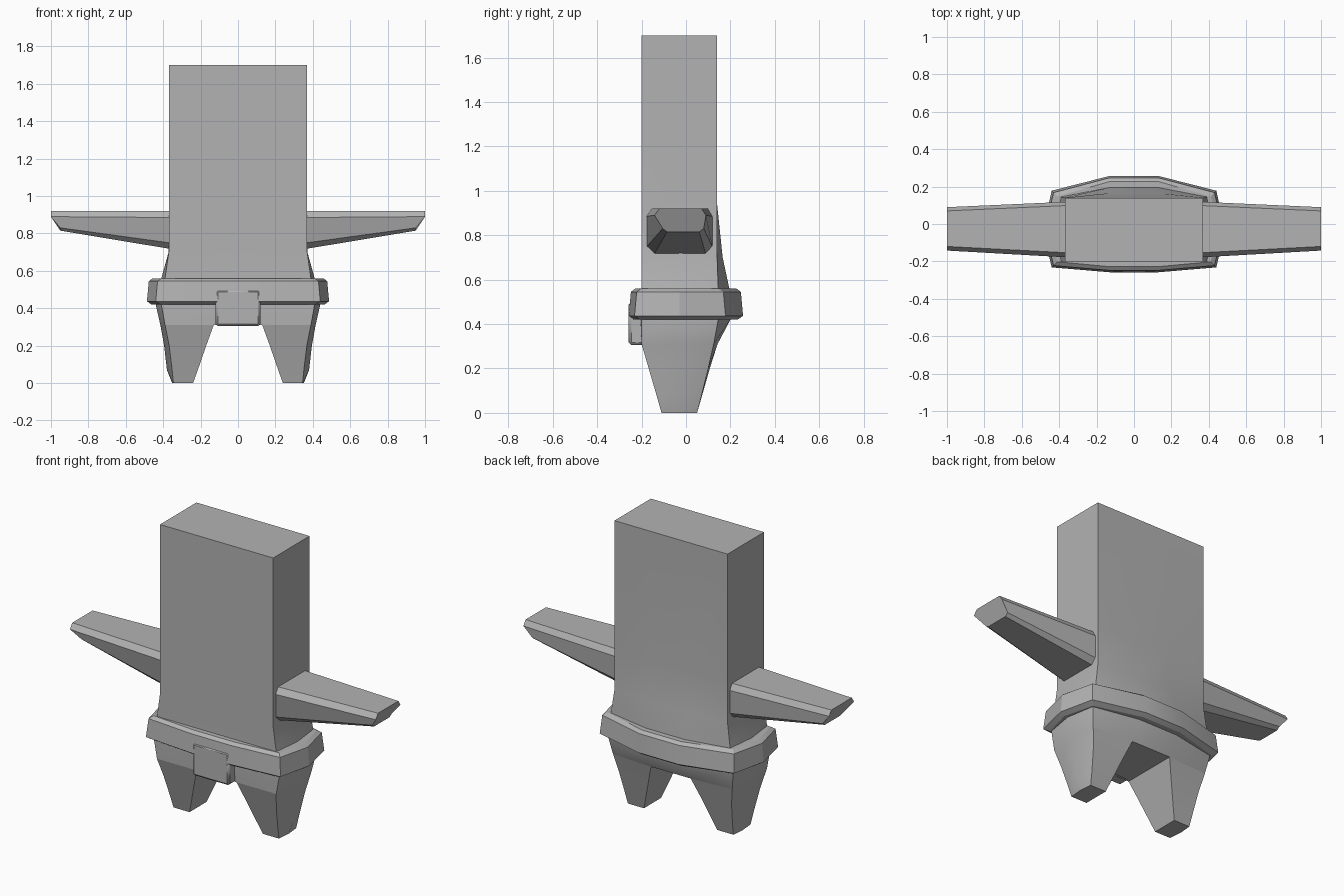
import bpy, bmesh, math

if "Cube" in bpy.data.objects:
    bpy.data.objects.remove(bpy.data.objects["Cube"])

grey = bpy.data.materials.new("stone grey")
grey.diffuse_color = (0.45, 0.45, 0.45, 1)
grey.use_nodes = True
grey.node_tree.nodes["Principled BSDF"].inputs["Base Color"].default_value = grey.diffuse_color


def loft(name, rings, bevel=0.0):
    """Skin a stack of equal-length rings and cap both ends."""
    bm = bmesh.new()
    loops = [[bm.verts.new(p) for p in r] for r in rings]
    for a, b in zip(loops, loops[1:]):
        for i in range(len(a)):
            j = (i + 1) % len(a)
            bm.faces.new((a[i], a[j], b[j], b[i]))
    bm.faces.new(loops[0][::-1])
    bm.faces.new(loops[-1])
    bmesh.ops.recalc_face_normals(bm, faces=bm.faces)
    me = bpy.data.meshes.new(name)
    bm.to_mesh(me)
    bm.free()
    ob = bpy.data.objects.new(name, me)
    bpy.context.collection.objects.link(ob)
    me.materials.append(grey)
    if bevel:
        m = ob.modifiers.new("bevel", "BEVEL")
        m.width, m.segments = bevel, 1
    bpy.context.view_layer.objects.active = ob
    ob.select_set(True)
    bpy.ops.object.shade_smooth_by_angle(angle=math.radians(25))
    ob.select_set(False)
    return ob


def hull_ring(z, corner, side, front, front_mid, back, back_mid):
    """Ten-sided outline, symmetric in x, bowed at the sides and back."""
    half = [(0.13, front_mid), (corner, front), (side, -0.03),
            (corner, back), (0.13, back_mid)]
    return [(x, y, z) for x, y in half] + [(-x, y, z) for x, y in half[::-1]]


# Tall slab flaring into the hips
loft("body", [hull_ring(*r) for r in (
    (0.31, 0.39, 0.415, -0.20, -0.20, 0.125, 0.142),
    (0.42, 0.41, 0.44, -0.20, -0.205, 0.145, 0.20),
    (0.56, 0.39, 0.41, -0.20, -0.20, 0.145, 0.195),
    (0.70, 0.37, 0.371, -0.20, -0.20, 0.14, 0.165),
    (0.94, 0.37, 0.37, -0.20, -0.20, 0.14, 0.14),
    (1.70, 0.37, 0.37, -0.20, -0.20, 0.14, 0.14))])

# Belt with chamfered rims
loft("belt", [hull_ring(z, 0.44 - d, 0.487 - d, -0.232 + d, -0.258 + d, 0.178 - d, 0.257 - d)
              for z, d in ((0.42, 0.025), (0.437, 0.0), (0.545, 0.01), (0.56, 0.03))])

# Buckle flap hanging from the belt
loft("buckle", [[(x, y, z) for x, y in ((-0.12, -0.258), (0.12, -0.258), (0.12, -0.18), (-0.12, -0.18))]
                for z in (0.305, 0.50)], 0.012)


def leg_ring(s, z, inner, corner, side, front, back, back_in):
    return [(s * x, y, z) for x, y in ((inner, front), (corner, front), (side, -0.03),
                                       (corner, back), (inner, back_in))]


def wing_ring(s, x_top, x_low, top, upper, lower, bottom):
    """Chamfered box section; each level is (front y, back y, z)."""
    levels = ((x_top, top), (x_top, upper), (x_low, lower), (x_low, bottom))
    return ([(s * x, l[0], l[2]) for x, l in levels]
            + [(s * x, l[1], l[2]) for x, l in levels[::-1]])


for s, side in ((1, "right"), (-1, "left")):
    # Tapering leg
    loft(side + "_leg", [leg_ring(s, *r) for r in (
        (0.0, 0.24, 0.345, 0.352, -0.11, 0.05, 0.05),
        (0.07, 0.215, 0.352, 0.38, -0.13, 0.068, 0.07),
        (0.20, 0.17, 0.368, 0.395, -0.168, 0.10, 0.107),
        (0.31, 0.13, 0.39, 0.415, -0.20, 0.125, 0.142))])
    # Wing narrowing towards an undercut tip
    loft(side + "_wing", [
        wing_ring(s, 0.33, 0.33, (-0.155, 0.10, 0.92), (-0.18, 0.12, 0.885),
                  (-0.18, 0.12, 0.745), (-0.145, 0.09, 0.712)),
        wing_ring(s, 1.0, 0.95, (-0.12, 0.07, 0.92), (-0.142, 0.09, 0.89),
                  (-0.105, 0.08, 0.83), (-0.085, 0.06, 0.815))])
